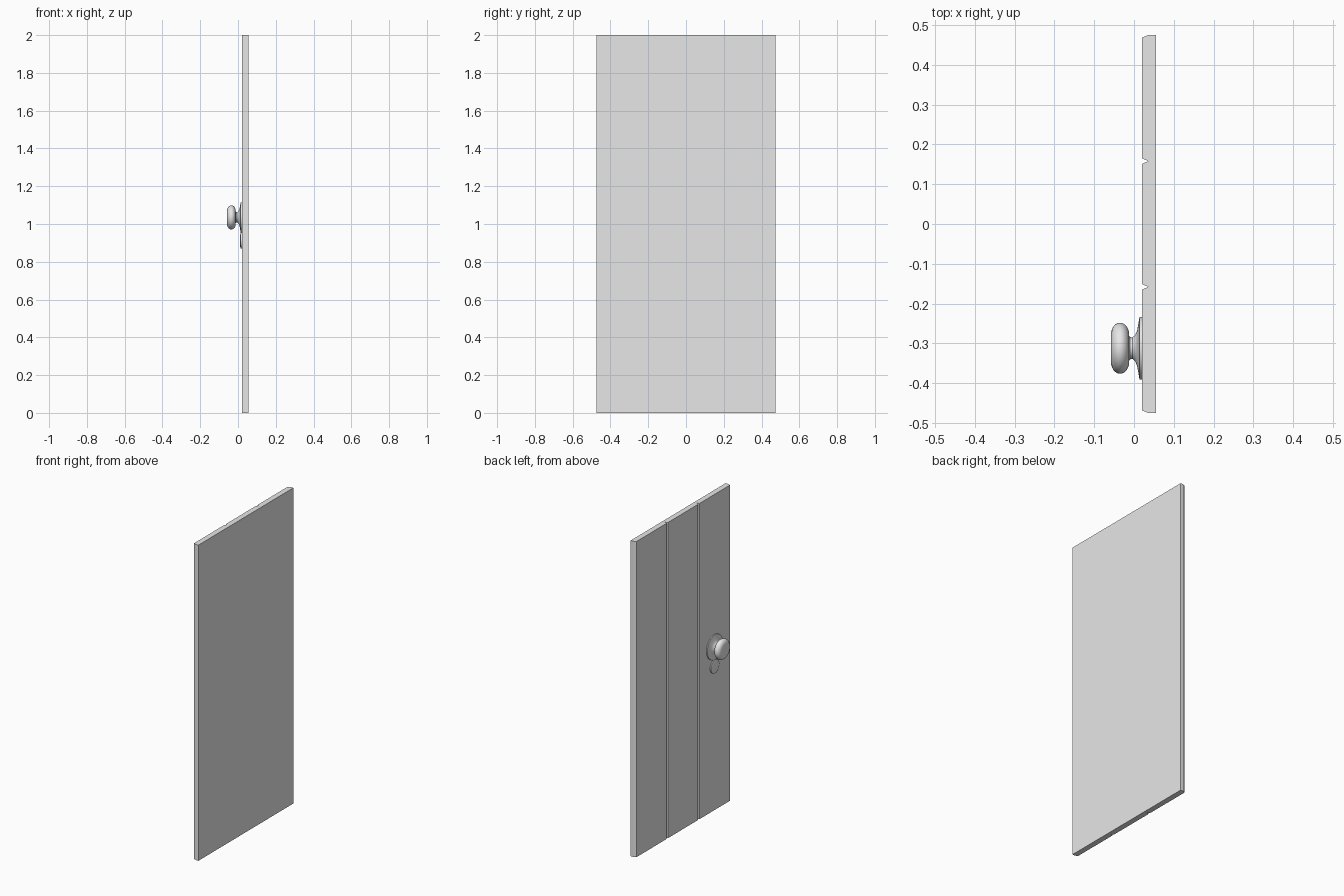
import bpy, bmesh, math
from mathutils import Matrix

cube = bpy.data.objects.get("Cube")
if cube:
    bpy.data.objects.remove(cube, do_unlink=True)

grey = bpy.data.materials.new("plain_grey")
grey.use_nodes = True
color = (0.8, 0.8, 0.8, 1)
grey.diffuse_color = color
grey.node_tree.nodes["Principled BSDF"].inputs["Base Color"].default_value = color

FACE_X, BACK_X = 0.02, 0.055      # knob side and plain side of the door
HALF_W, JOINT = 0.475, 0.158      # half width, plank joint position
BEVEL, DEPTH = 0.007, 0.016       # size of the chamfer on each plank edge
HANDLE_Y = -0.312


def add_object(name, bm, smooth=False):
    bmesh.ops.recalc_face_normals(bm, faces=bm.faces)
    mesh = bpy.data.meshes.new(name)
    bm.to_mesh(mesh)
    bm.free()
    mesh.materials.append(grey)
    obj = bpy.data.objects.new(name, mesh)
    bpy.context.collection.objects.link(obj)
    if smooth:
        bpy.ops.object.select_all(action="DESELECT")
        obj.select_set(True)
        bpy.context.view_layer.objects.active = obj
        bpy.ops.object.shade_smooth_by_angle(angle=math.radians(40))
    return obj


def lathe(name, profile, z, steps=40):
    """Spin (x, radius) points around a horizontal axis along x."""
    bm = bmesh.new()
    verts = [bm.verts.new((x, r, 0)) for x, r in profile]
    edges = [bm.edges.new(pair) for pair in zip(verts, verts[1:])]
    bmesh.ops.spin(bm, geom=verts + edges, cent=(0, 0, 0), axis=(1, 0, 0),
                   angle=math.tau, steps=steps)
    bmesh.ops.remove_doubles(bm, verts=bm.verts, dist=0.0001)
    bmesh.ops.transform(bm, matrix=Matrix.Translation((0, HANDLE_Y, z)), verts=bm.verts)
    return add_object(name, bm, smooth=True)


# Door leaf: plan outline with chamfered plank edges, pulled up to full height
outline = [(BACK_X, -HALF_W), (BACK_X, HALF_W)]
outline += [(FACE_X + DEPTH, HALF_W), (FACE_X, HALF_W - BEVEL)]
for y in (JOINT, -JOINT):
    outline += [(FACE_X, y + BEVEL), (FACE_X + DEPTH, y), (FACE_X, y - BEVEL)]
outline += [(FACE_X, -HALF_W + BEVEL), (FACE_X + DEPTH, -HALF_W)]
bm = bmesh.new()
base = bm.faces.new([bm.verts.new((x, y, 0)) for x, y in outline])
lift = bmesh.ops.extrude_face_region(bm, geom=[base], use_keep_orig=True)
top = [v for v in lift["geom"] if isinstance(v, bmesh.types.BMVert)]
bmesh.ops.translate(bm, vec=(0, 0, 2), verts=top)
add_object("door_leaf", bm)

# Door knob: rose plate, flared neck and rounded grip
rose_and_neck = [(0.022, 0.079), (0.014, 0.079), (0.011, 0.062), (0.008, 0.045),
                 (0.003, 0.033), (-0.004, 0.027), (-0.010, 0.028), (-0.014, 0.034)]
grip = [(-0.035 - 0.023 * math.sin(a), 0.034 + 0.030 * math.cos(a))
        for a in (math.radians(-75 + 15 * i) for i in range(12))]
lathe("door_knob", rose_and_neck + grip + [(-0.058, 0)], 1.035)

# Keyhole cover below the knob
lathe("keyhole_cover", [(0.022, 0.043), (0.014, 0.043), (0.012, 0.036), (0.011, 0)],
      0.912, steps=24)
